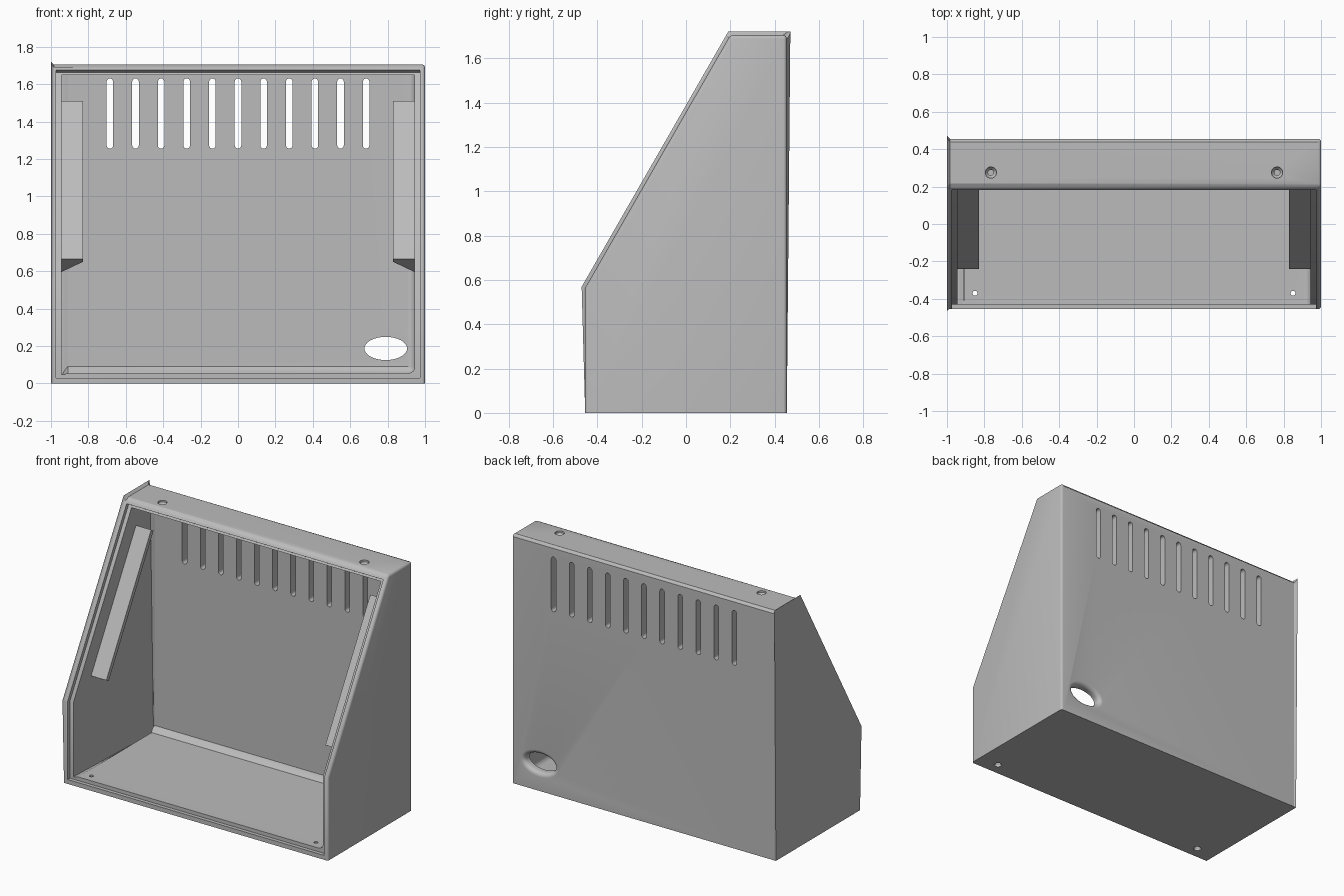
import bpy, bmesh, math
from mathutils import Vector

if "Cube" in bpy.data.objects:
    bpy.data.objects.remove(bpy.data.objects["Cube"])

GREY = (0.5, 0.5, 0.5, 1)
grey = bpy.data.materials.new("light grey plastic")
grey.use_nodes = True
grey.diffuse_color = GREY
grey.node_tree.nodes["Principled BSDF"].inputs["Base Color"].default_value = GREY


def loft(bm, rings):
    """Skin a row of equal rings of points and cap both ends."""
    loops = [[bm.verts.new(p) for p in ring] for ring in rings]
    for a, b in zip(loops, loops[1:]):
        for i in range(len(a)):
            j = (i + 1) % len(a)
            bm.faces.new((a[i], a[j], b[j], b[i]))
    bm.faces.new(loops[0])
    bm.faces.new(loops[-1])


def side_prism(bm, profile, half_width):
    """Extrude a (y, z) profile across x."""
    loft(bm, [[(x, y, z) for y, z in profile] for x in (-half_width, half_width)])


def round_edges(bm, rule, radius, segments=4):
    bm.normal_update()
    edges = [e for e in bm.edges if rule(e.verts[0].co, e.verts[1].co)]
    bmesh.ops.bevel(bm, geom=edges, offset=radius, segments=segments,
                    profile=0.5, affect='EDGES', clamp_overlap=True)


def finish(name, bm):
    bmesh.ops.recalc_face_normals(bm, faces=bm.faces)
    mesh = bpy.data.meshes.new(name)
    bm.to_mesh(mesh)
    bm.free()
    mesh.materials.append(grey)
    obj = bpy.data.objects.new(name, mesh)
    bpy.context.collection.objects.link(obj)
    return obj


def cut(target, bm):
    """Subtract a cutter from the target and throw the cutter away."""
    cutter = finish("cutter", bm)
    cutter.hide_render = True
    mod = target.modifiers.new("cut", 'BOOLEAN')
    mod.operation, mod.solver, mod.object = 'DIFFERENCE', 'EXACT', cutter
    bpy.context.view_layer.update()
    result = target.evaluated_get(bpy.context.evaluated_depsgraph_get())
    old = target.data
    mesh = bpy.data.meshes.new_from_object(result)
    target.modifiers.clear()
    target.data = mesh
    bpy.data.meshes.remove(old)
    bpy.data.objects.remove(cutter)


def circle(radius, n=24):
    return [(radius * math.cos(t), radius * math.sin(t))
            for t in (2 * math.pi * i / n for i in range(n))]


# Sloping front: directions along it and into the case
FRONT, BACK, TOP, KNEE = -0.455, 0.455, 1.705, 0.565
slope = Vector((0.20 - FRONT, TOP - KNEE)).normalized()
inward = Vector((slope.y, -slope.x))

# Outer case, rounded everywhere but round the base
bm = bmesh.new()
side_prism(bm, [(FRONT, 0), (BACK, 0), (BACK, TOP), (0.20, TOP), (FRONT, KNEE)], 1)
round_edges(bm, lambda a, b: max(a.z, b.z) > 0.1 and not
            (a.x != b.x and a.y < 0 and b.y < 0), 0.016)
case = finish("case_shell", bm)

# Main cavity with rounded floor and back corners
bm = bmesh.new()
FLOOR, CEILING, REAR = 0.055, 1.65, 0.40
side_prism(bm, [(-0.7, FLOOR), (REAR, FLOOR), (REAR, CEILING), (-0.7, CEILING)], 0.945)
round_edges(bm, lambda a, b: (a.z < 0.1 and b.z < 0.1 and max(a.y, b.y) > 0)
            or (a.x == b.x and a.y > 0 and b.y > 0), 0.035, 6)
cut(case, bm)

# Stepped rebate for the front panel
bm = bmesh.new()
STEP = 0.025
lip_top = Vector((0.183, 1.675))
bend = Vector((FRONT, KNEE)) + inward * STEP
bend += slope * ((FRONT + STEP - bend.x) / slope.x)
side_prism(bm, [(-0.7, 0.03), (FRONT + STEP, 0.03), bend, lip_top + inward * STEP,
                lip_top - inward * 0.2, (-0.7, 1.79)], 0.972)
cut(case, bm)

# Row of vent slots in the back wall
bm = bmesh.new()
HALF, LOW, HIGH = 0.0175, 1.273, 1.613
for i in range(-5, 6):
    outline = []
    for k in range(18):
        t = math.pi * (k if k < 9 else k - 1) / 8
        outline.append((i * 0.137 + HALF * math.cos(t),
                        (HIGH if k < 9 else LOW) + HALF * math.sin(t)))
    loft(bm, [[(x, y, z) for x, z in outline] for y in (0.35, 0.5)])
cut(case, bm)

# Oval cable hole with a rounded outer rim
bm = bmesh.new()
RIM = 0.03
stations = [(0.3, 0)]
for k in range(7):
    t = k * math.pi / 12
    stations.append((BACK - RIM + RIM * math.sin(t), RIM * (1 - math.cos(t))))
stations.append((0.5, RIM))
loft(bm, [[(0.79 + (0.114 + g) * c, y, 0.187 + (0.062 + g) * s) for c, s in circle(1, 48)]
          for y, g in stations])
cut(case, bm)

# Countersunk screw holes in the top and the floor
bm = bmesh.new()
for side in (-1, 1):
    for x, y, face, up, wide, bore in ((0.765, 0.275, TOP, 1, 0.03, 0.015),
                                       (0.85, -0.37, 0, -1, 0.025, 0.013)):
        levels = [(-0.1, bore), (-0.03, bore), (-0.012, wide), (0.02, wide)]
        loft(bm, [[(side * x + cx, y + cy, face + up * d) for cx, cy in circle(r)]
                  for d, r in levels])
cut(case, bm)

bpy.ops.object.select_all(action='DESELECT')
case.select_set(True)
bpy.context.view_layer.objects.active = case
bpy.ops.object.shade_smooth_by_angle(angle=math.radians(30))

# Tapered support rails on both side walls
start = Vector((-0.24, 0.665))
for name, side in (("left_rail", 1), ("right_rail", -1)):
    bm = bmesh.new()
    section = [(0.83, 0), (0.95, 0), (0.95, 0.145), (0.83, 0.03)]
    rings = []
    for length in (0, 0.975):
        base = start + slope * length
        rings.append([(side * x, *(base + inward * d)) for x, d in section])
    loft(bm, rings)
    finish(name, bm)
